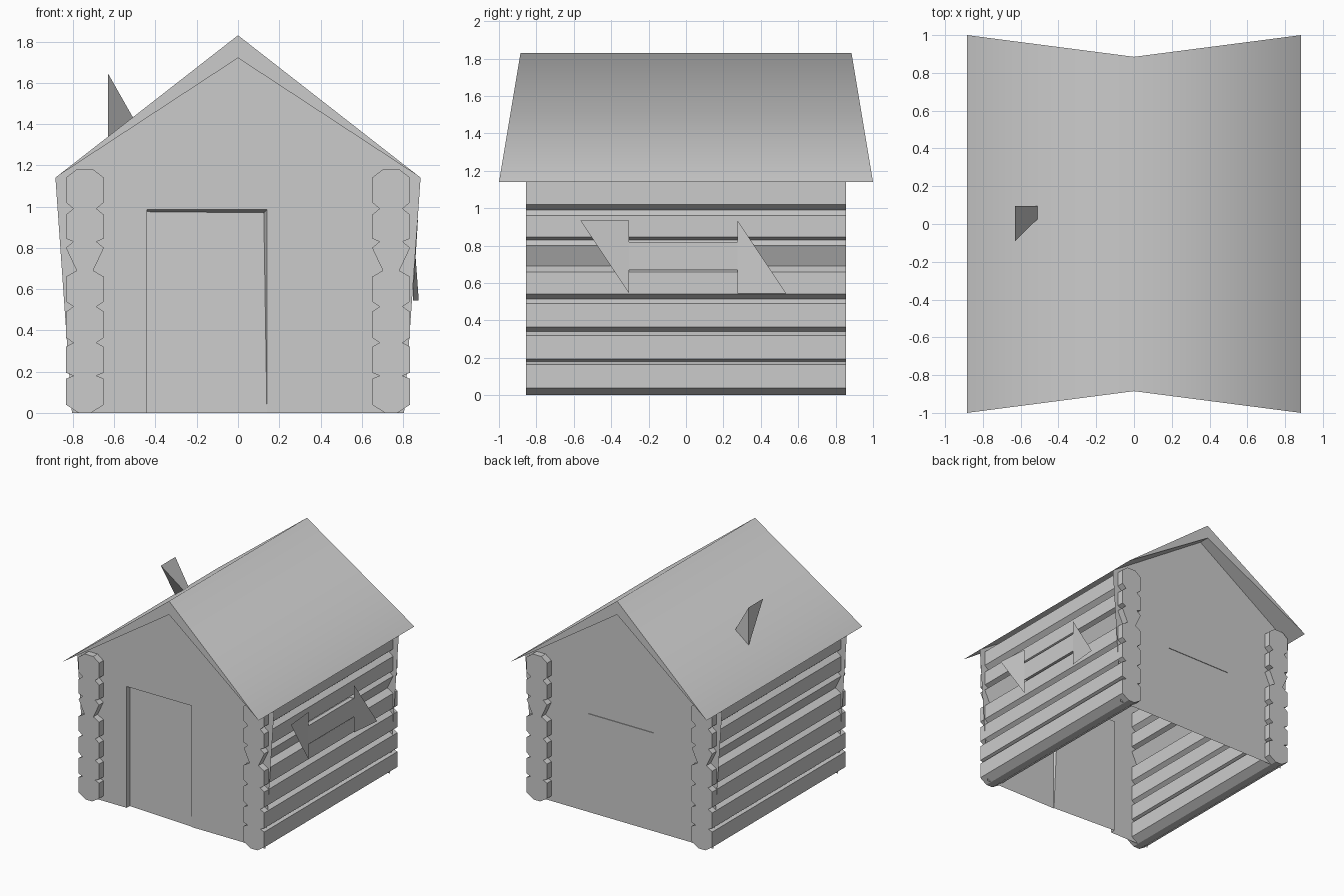
import bpy
import bmesh

if "Cube" in bpy.data.objects:
    bpy.data.objects.remove(bpy.data.objects["Cube"])


def make(name, verts, faces):
    me = bpy.data.meshes.new(name)
    me.from_pydata(verts, [], faces)
    bm = bmesh.new()
    bm.from_mesh(me)
    bmesh.ops.recalc_face_normals(bm, faces=bm.faces)
    bm.to_mesh(me)
    bm.free()
    ob = bpy.data.objects.new(name, me)
    bpy.context.collection.objects.link(ob)
    return ob


def sheet(name, outline, y):
    # Flat outline (x, z) facing away from the centre along y
    pts = outline if y < 0 else outline[::-1]
    me = bpy.data.meshes.new(name)
    me.from_pydata([(x, y, z) for x, z in pts], [], [range(len(pts))])
    ob = bpy.data.objects.new(name, me)
    bpy.context.collection.objects.link(ob)
    return ob


def prism(name, outline, ends):
    # Outline (x, z) joined between two y values; ends(x, z) gives the half length
    n = len(outline)
    verts = [(x, s * ends(x, z), z) for s in (-1, 1) for x, z in outline]
    faces = [list(range(n)), list(range(n, 2 * n))]
    faces += [(i, (i + 1) % n, (i + 1) % n + n, i + n) for i in range(n)]
    return make(name, verts, faces)


def box(name, lo, hi):
    v = [(x, y, z) for x in (lo[0], hi[0]) for y in (lo[1], hi[1]) for z in (lo[2], hi[2])]
    return make(name, v, [(0, 1, 3, 2), (4, 5, 7, 6), (0, 1, 5, 4),
                          (2, 3, 7, 6), (0, 2, 6, 4), (1, 3, 7, 5)])


# Side walls: stacked logs as (height, half width), showing their ends at the corners
W, N = 0.092, 0.056
logs = [(0, .03), (.04, W), (.165, W), (.18, N), (.195, W), (.32, W), (.34, N),
        (.365, W), (.49, W), (.515, N), (.54, W), (.66, W), (.69, .04), (.8, W),
        (.83, N), (.845, W), (.96, W), (.99, N), (1.02, W), (1.14, W), (1.18, .04)]
for side, name in ((-1, "left_log_wall"), (1, "right_log_wall")):
    cx = side * 0.742
    outline = [(cx + w, z) for z, w in logs] + [(cx - w, z) for z, w in reversed(logs)]
    prism(name, outline, lambda x, z: 0.855)

# Gable walls, the front one with a door opening
gable = [(.805, 0), (.885, 1.14), (0, 1.72), (-.885, 1.14), (-.805, 0)]
DL, DR, DT = -.44, .14, .985
sheet("front_wall", gable + [(DL, 0), (DL, DT), (DR, DT), (DR, 0)], -0.8)
sheet("back_wall", gable, 0.8)

# Shallow sunken door with its reveal
outer = [(DL, -.8, 0), (DR, -.8, 0), (DR, -.8, DT), (DL, -.8, DT)]
inner = [(DL, -.76, 0), (DR, -.795, 0), (DR - .015, -.76, DT - .015), (DL, -.76, DT - .01)]
door = make("door", outer + inner, [(4, 5, 6, 7), (1, 2, 6, 5), (2, 3, 7, 6), (3, 0, 4, 7)])
# Face the door surfaces outward to the front
if door.data.polygons[0].normal.y > 0:
    door.data.flip_normals()

# Roof: tapered chevron with eaves longer than the ridge
roof = prism("roof", [(-.885, 1.14), (0, 1.72), (.885, 1.14), (0, 1.83)],
             lambda x, z: 1.0 if z < 1.2 else 0.885)
for p in roof.data.polygons:
    p.use_smooth = p.normal.z > 0.5

# Chimney wedge
make("chimney", [(-.63, -.09, 1.645), (-.63, .095, 1.645), (-.63, .095, 1.335), (-.44, .095, 1.31)],
     [(0, 1, 2), (0, 1, 3), (1, 2, 3), (0, 2, 3)])

# Window panes on the right and back walls
box("side_window", (.80, -.31, .67), (.845, .28, .82))
box("back_window", (-.27, .78, .655), (.32, .805, .80))

# Half shutters, swung slightly outward
for name, pts in (
        ("front_shutter", [(.848, -.305, .545), (.848, -.305, .935), (.872, -.565, .935)]),
        ("back_shutter", [(.848, .275, .935), (.848, .275, .545), (.876, .535, .545)])):
    sh = make(name, pts, [(0, 1, 2)])
    if sh.data.polygons[0].normal.x < 0:
        sh.data.flip_normals()
